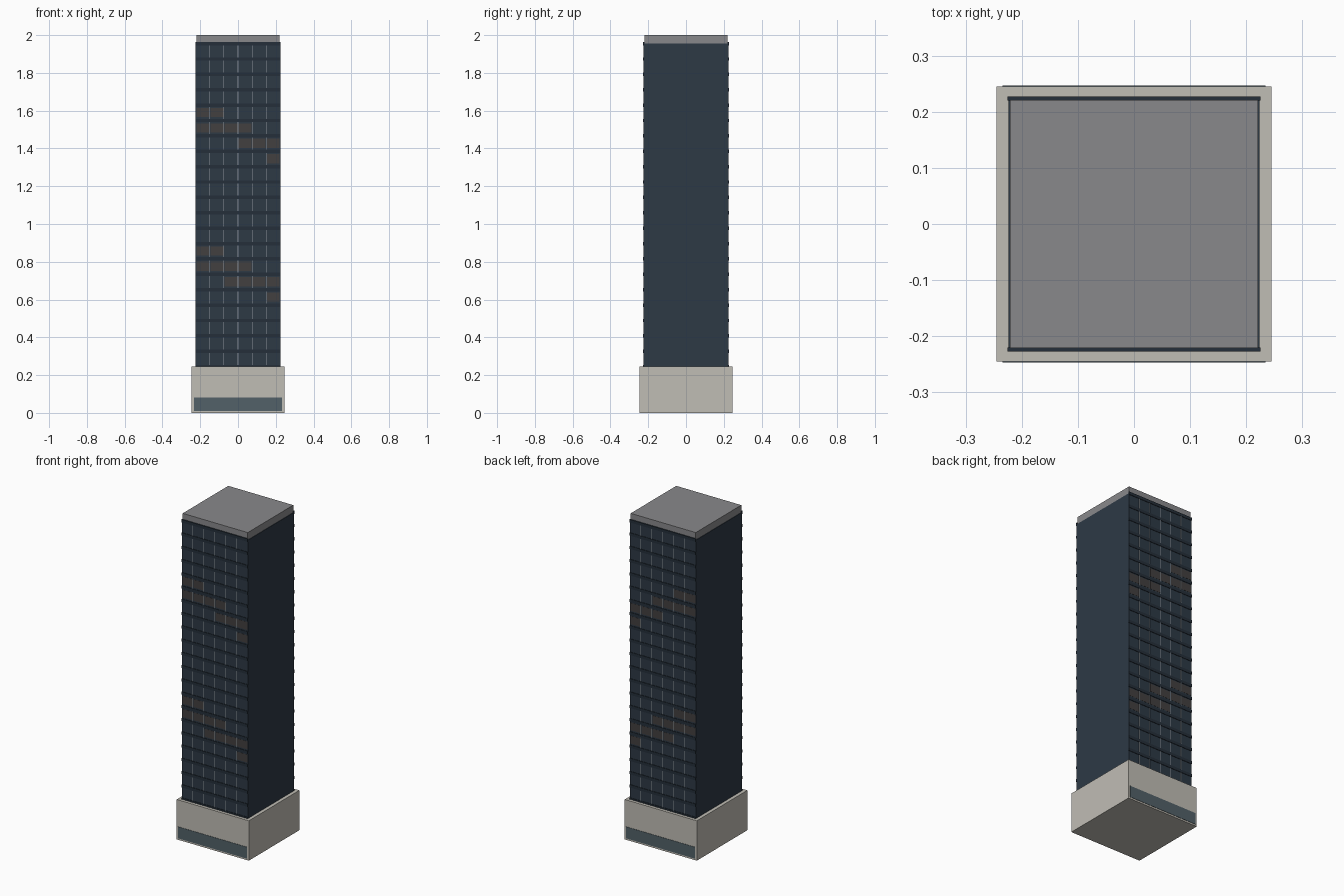
import bpy

if "Cube" in bpy.data.objects:
    bpy.data.objects.remove(bpy.data.objects["Cube"])

HALF = 0.224            # tower half width
Z0, Z1 = 0.245, 1.955   # tower bottom and top
FLOORS, BAYS = 21, 6
FLOOR_H = (Z1 - Z0) / FLOORS
BAY_W = 2 * HALF / BAYS


def material(name, rgb):
    m = bpy.data.materials.new(name)
    m.diffuse_color = (*rgb, 1)
    m.use_nodes = True
    m.node_tree.nodes["Principled BSDF"].inputs["Base Color"].default_value = m.diffuse_color
    return m


stone = material("stone", (0.53, 0.51, 0.46))
shop_glass = material("shop_glass", (0.085, 0.12, 0.14))
glass = material("dark_glass", (0.026, 0.041, 0.06))
band = material("band_dark", (0.018, 0.028, 0.042))
steel = material("steel", (0.3, 0.33, 0.36))
warm = material("lit_glass", (0.055, 0.05, 0.05))
roof_grey = material("roof_grey", (0.25, 0.25, 0.26))


def boxes(name, spans, mat):
    """One object made of boxes, each ((x0, x1), (y0, y1), (z0, z1))."""
    verts, faces = [], []
    for xs, ys, zs in spans:
        b = len(verts)
        verts += [(x, y, z) for x in xs for y in ys for z in zs]
        faces += [[b + i for i in f] for f in
                  ((0, 1, 3, 2), (4, 6, 7, 5), (0, 4, 5, 1),
                   (2, 3, 7, 6), (0, 2, 6, 4), (1, 5, 7, 3))]
    me = bpy.data.meshes.new(name)
    me.from_pydata(verts, [], faces)
    me.materials.append(mat)
    ob = bpy.data.objects.new(name, me)
    bpy.context.collection.objects.link(ob)
    return ob


def facade(name, rects, wall, depth, mat):
    """Thin panels on the front wall, mirrored to the back."""
    ys = (-wall - depth, -wall + 0.004)
    ob = boxes(name, [(xs, ys, zs) for xs, zs in rects], mat)
    mod = ob.modifiers.new("front_to_back", 'MIRROR')
    mod.use_axis = (False, True, False)
    mod.use_mirror_merge = False


# Main masses
P = 0.245
boxes("podium", [((-P, P), (-P, P), (0, Z0))], stone)
boxes("tower", [((-HALF, HALF), (-HALF, HALF), (Z0, Z1))], glass)
C = 0.221
boxes("roof_cap", [((-C, C), (-C, C), (Z1, 2.0))], roof_grey)

# Ground floor glazing
facade("lobby_glass", [((-0.234, 0.234), (0.01, 0.081))], P, 0.002, shop_glass)

# Floor bands, centred on the floor lines
facade("floor_bands",
       [((-HALF - 0.001, HALF + 0.001),
         (max(Z0, Z0 + i * FLOOR_H - 0.009), Z0 + i * FLOOR_H + 0.009))
        for i in range(FLOORS + 1)], HALF, 0.003, band)

# Vertical mullions between bays
facade("mullions",
       [((-HALF + i * BAY_W - 0.0015, -HALF + i * BAY_W + 0.0015), (Z0, Z1))
        for i in range(1, BAYS)], HALF, 0.002, steel)

# Lit windows: (floor, first bay, end bay)
lit = [(16, 0, 2), (15, 0, 4), (14, 3, 6), (13, 5, 6),
       (7, 0, 2), (6, 0, 4), (5, 2, 6), (4, 5, 6)]
facade("lit_windows",
       [((-HALF + b * BAY_W + 0.003, -HALF + (b + 1) * BAY_W - 0.003),
         (Z0 + (f + 0.22) * FLOOR_H, Z0 + (f + 0.82) * FLOOR_H))
        for f, b0, b1 in lit for b in range(b0, b1)], HALF, 0.001, warm)
